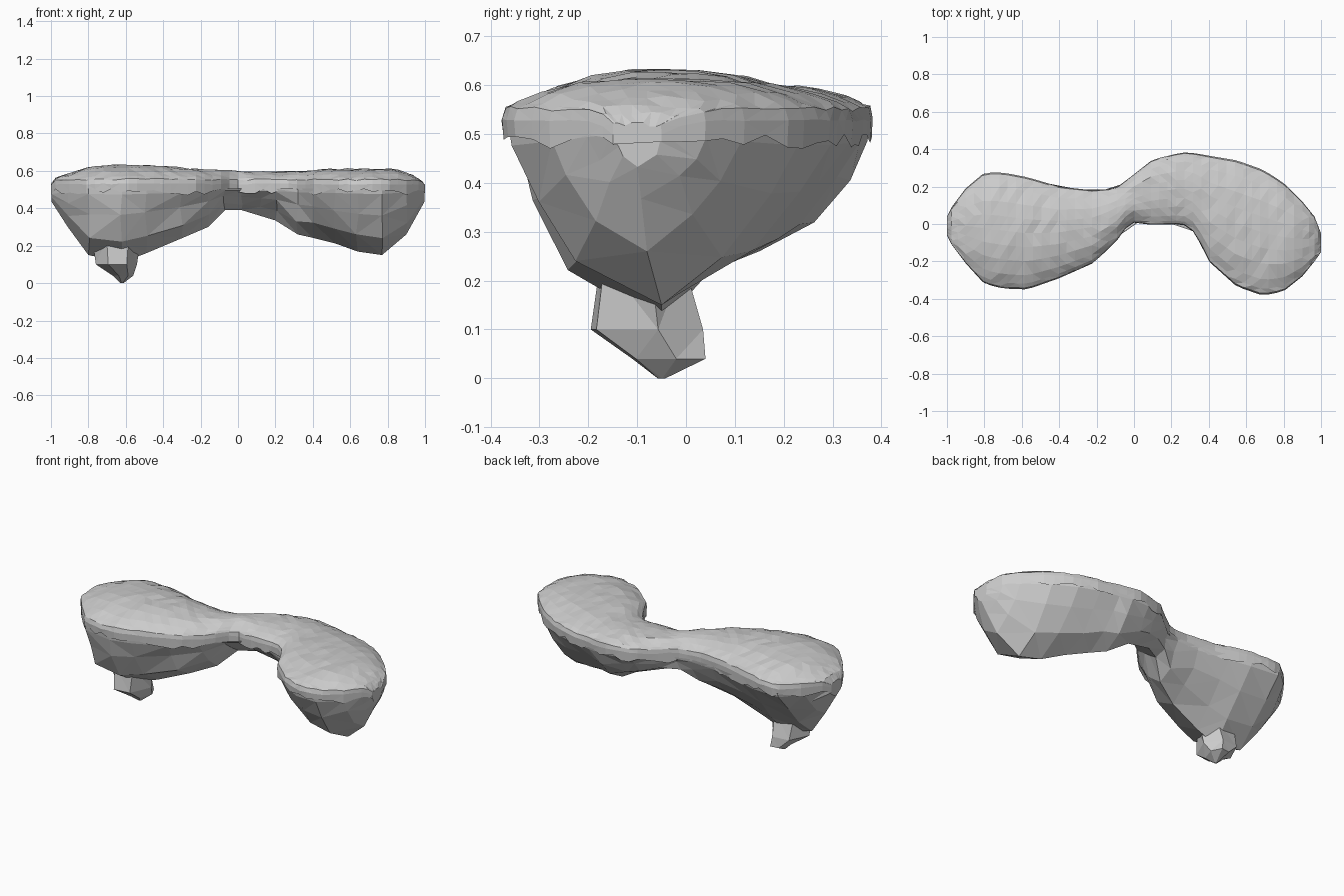
import bpy, bmesh, random

if "Cube" in bpy.data.objects:
    bpy.data.objects.remove(bpy.data.objects["Cube"])

random.seed(4)

# Outline stations along x: x, back y, front y
OUTLINE = [(-1, .04, -.06), (-.975, .09, -.11), (-.9, .19, -.21), (-.8, .275, -.32),
           (-.7, .275, -.345), (-.57, .25, -.35), (-.4, .2, -.29), (-.22, .18, -.21),
           (-.1, .19, -.1), (-.02, .25, .01), (.1, .345, -.005), (.26, .383, .0),
           (.33, .378, -.05), (.4, .365, -.2), (.55, .34, -.335), (.69, .29, -.383),
           (.8, .22, -.36), (.9, .12, -.28), (.965, .04, -.2), (1, -.05, -.15)]
# Height of the grassy top
TOP = [(-1, .53), (-.98, .56), (-.9, .588), (-.75, .632), (-.4, .627), (-.2, .607),
       (0, .6), (.3, .595), (.5, .61), (.83, .614), (.92, .585), (.98, .55), (1, .52)]
# Keel of the rock: x, y, z, fullness of front and back sides (small = fuller)
KEEL = [(-1, -.01, .44, .5, .5), (-.91, -.03, .30, .4, .7), (-.8, -.06, .15, .4, .95),
        (-.62, -.05, .11, .36, .95), (-.49, -.05, .16, .42, .9), (-.3, -.03, .24, .5, .75),
        (-.16, .03, .30, .6, .6), (-.07, .1, .39, .8, .5), (.02, .15, .39, .9, .5),
        (.2, .19, .335, .9, .55), (.32, .15, .26, .65, .6), (.5, .05, .22, .55, .65),
        (.63, -.02, .17, .5, .7), (.77, -.05, .15, .48, .7), (.9, -.08, .26, .5, .6),
        (1, -.1, .44, .5, .5)]


def sample(table, x):
    """Linear interpolation of a station table."""
    for a, b in zip(table, table[1:]):
        if x <= b[0]:
            t = (x - a[0]) / (b[0] - a[0])
            return [p + (q - p) * t for p, q in zip(a[1:], b[1:])]
    return list(table[-1][1:])


def jit(amount):
    return random.uniform(-amount, amount)


def loft(name, rings, closed=False, caps=(True, True)):
    """Skin rings of points with flat triangles and close the chosen ends."""
    bm = bmesh.new()
    rows = [[bm.verts.new(p) for p in ring] for ring in rings]
    n = len(rows[0])
    for a, b in zip(rows, rows[1:]):
        for i in range(n if closed else n - 1):
            j = (i + 1) % n
            bm.faces.new((a[i], b[i], b[j], a[j]))
    if caps[0]:
        bm.faces.new(rows[0])
    if caps[1]:
        bm.faces.new(rows[-1][::-1])
    bmesh.ops.recalc_face_normals(bm, faces=bm.faces)
    bmesh.ops.triangulate(bm, faces=bm.faces)
    mesh = bpy.data.meshes.new(name)
    bm.to_mesh(mesh)
    bm.free()
    obj = bpy.data.objects.new(name, mesh)
    bpy.context.collection.objects.link(obj)
    return obj


# Grassy top: finely faceted dome with a ragged skirt lying on the rock
xs = [-1, -.975, -.94] + [-.9 + .045 * i for i in range(41)] + [.935, .965, .985, 1]
rings = []
for x in xs:
    back, front = sample(OUTLINE, x)
    top, = sample(TOP, x)
    edge = min(.55, top - .004) + jit(.004)
    mid, half = (back + front) / 2, (back - front) / 2
    ring = [(x, mid - half * .99, .487 + jit(.018)), (x, mid - half, edge - .02)]
    for v in (-.975, -.9, -.75, -.5, -.25, 0, .25, .5, .75, .9, .975):
        z = edge + (top - edge) * (1 - abs(v) ** 2.7)
        ring.append((x, mid + half * v, z + jit(.004)))
    ring += [(x, mid + half, edge - .02), (x, mid + half * .99, .487 + jit(.018))]
    rings.append(ring)
loft("grass_top", rings)

# Rock underside: coarse facets from the rim down to the keel
rings = []
for x in (-.996, -.91, -.8, -.62, -.49, -.3, -.16, -.07, .02, .12, .2, .32, .4, .52, .64, .77, .9, .96, .996):
    back, front = sample(OUTLINE, x)
    ky, kz, full_front, full_back = sample(KEEL, x)
    rim = .505
    sides = []
    for side, full in ((front, full_front), (back, full_back)):
        pts = []
        for d in (0, .08, .38, .72):
            w = (1 - max(d - .05, 0)) ** full * .985
            r = .01 if d > .2 else 0
            pts.append((x + jit(r) * (abs(x) < .95), ky + (side - ky) * w + jit(r),
                        rim - (rim - kz) * d + jit(r)))
        sides.append(pts)
    rings.append(sides[0] + [(x, ky, kz)] + sides[1][::-1])
loft("rock_underside", rings)

# Hanging tip of the left rock: tapering six-sided rings growing out of the keel
PROFILE = [(.24, -.65, -.09, .13, .085), (.1, -.65, -.08, .11, .115),
           (.04, -.615, -.035, .055, .075), (0, -.62, -.05, .008, .008)]
HEX = [(1, .2), (.45, 1), (-.5, .9), (-1, -.1), (-.4, -1), (.5, -.9)]
loft("hanging_rock_tip",
     [[(cx + rx * a, cy + ry * b, z) for a, b in HEX] for z, cx, cy, rx, ry in PROFILE],
     closed=True, caps=(False, True))
